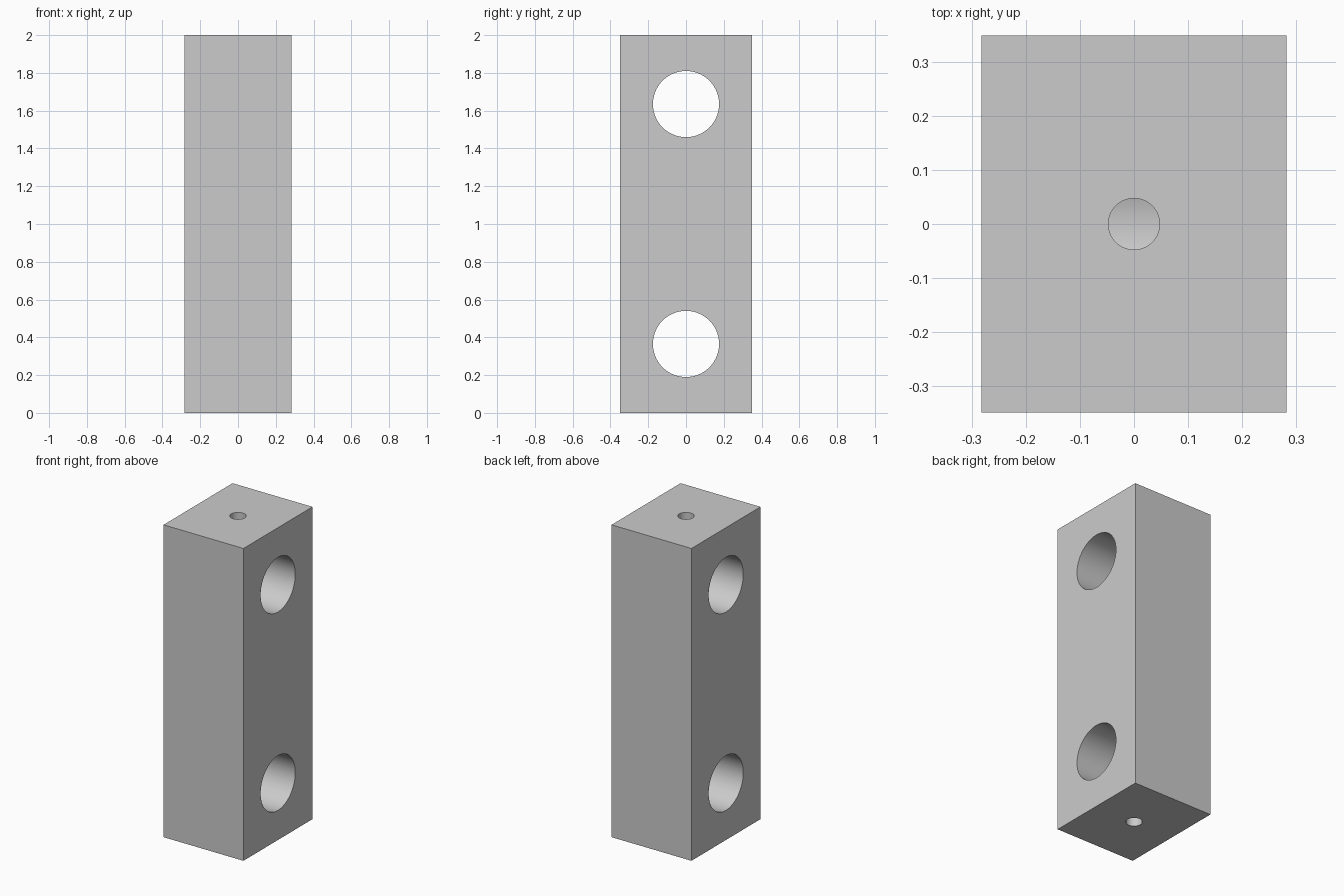
import bpy
from math import pi

if "Cube" in bpy.data.objects:
    bpy.data.objects.remove(bpy.data.objects["Cube"])

WIDTH, DEPTH, HEIGHT = 0.566, 0.698, 2.0
BORE_R, SCREW_R = 0.175, 0.0475
BORE_OFFSET = 0.635  # bore centres, measured from mid-height

# Clamp block body
bpy.ops.mesh.primitive_cube_add(size=1, location=(0, 0, HEIGHT / 2))
block = bpy.context.object
block.name = "clamp_block"
block.scale = (WIDTH, DEPTH, HEIGHT)
bpy.ops.object.transform_apply(location=True, rotation=False, scale=True)


def drill(name, radius, length, location, rotation, sides):
    """Cut a round hole out of the block."""
    bpy.ops.mesh.primitive_cylinder_add(vertices=sides, radius=radius, depth=length,
                                        location=location, rotation=rotation)
    cutter = bpy.context.object
    cutter.name = name
    cutter.hide_render = True
    mod = block.modifiers.new(name, 'BOOLEAN')
    mod.operation = 'DIFFERENCE'
    mod.solver = 'EXACT'
    mod.object = cutter
    bpy.ops.object.select_all(action='DESELECT')
    block.select_set(True)
    bpy.context.view_layer.objects.active = block
    bpy.ops.object.modifier_apply(modifier=name)
    bpy.data.objects.remove(cutter)


for side, label in ((-1, "lower"), (1, "upper")):
    z = HEIGHT / 2 + side * BORE_OFFSET
    # Cross bore running right through in x
    drill(label + "_bore", BORE_R, WIDTH * 2, (0, 0, z), (0, pi / 2, 0), 128)
    # Screw hole from the end face into the bore only
    length = 0.5
    drill(label + "_screw_hole", SCREW_R, length,
          (0, 0, z + side * length / 2), (0, 0, 0), 64)

bpy.ops.object.shade_smooth_by_angle(angle=pi / 6)
